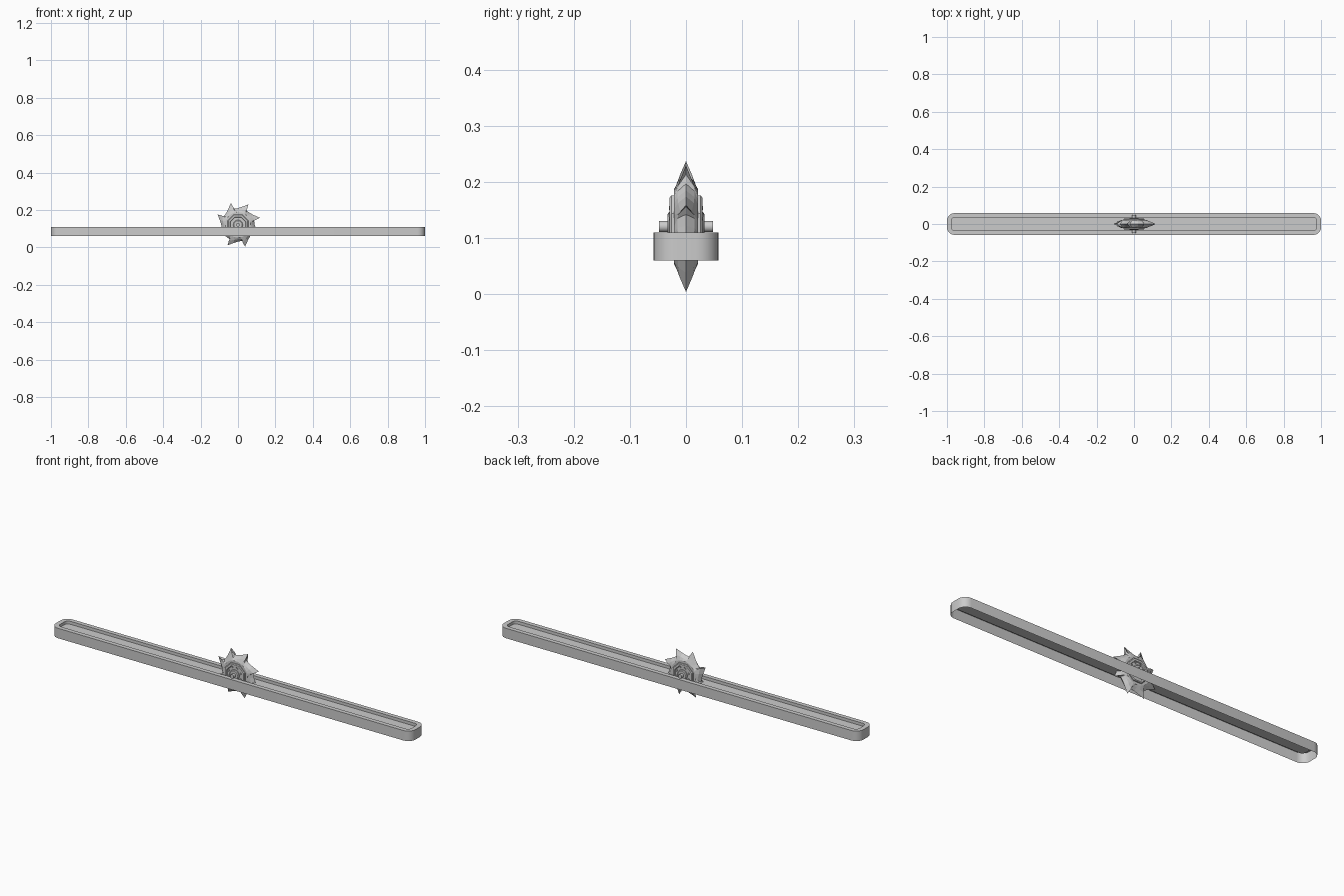
import bpy, bmesh
from math import sin, cos, pi, radians

if "Cube" in bpy.data.objects:
    bpy.data.objects.remove(bpy.data.objects["Cube"])

CZ = 0.1275          # height of the saw axle
TEETH = 8


def finish(bm, name, smooth=False):
    bmesh.ops.recalc_face_normals(bm, faces=bm.faces)
    me = bpy.data.meshes.new(name)
    bm.to_mesh(me)
    bm.free()
    ob = bpy.data.objects.new(name, me)
    bpy.context.collection.objects.link(ob)
    if smooth:
        bpy.context.view_layer.objects.active = ob
        ob.select_set(True)
        bpy.ops.object.shade_smooth_by_angle(angle=radians(35))
        ob.select_set(False)
    return ob


def bridge(bm, a, b):
    n = len(a)
    for i in range(n):
        j = (i + 1) % n
        bm.faces.new((a[i], a[j], b[j], b[i]))


def rounded_loop(bm, hx, hy, r, z, seg=6):
    pts = []
    for k, (sx, sy) in enumerate(((1, 1), (-1, 1), (-1, -1), (1, -1))):
        for s in range(seg + 1):
            a = (k + s / seg) * pi / 2
            pts.append(bm.verts.new((sx * (hx - r) + r * cos(a),
                                     sy * (hy - r) + r * sin(a), z)))
    return pts


# Rail: open-bottomed rounded shell with a sunken channel on top
bm = bmesh.new()
loops = [rounded_loop(bm, *p) for p in (
    (1.0, 0.058, 0.04, 0.067), (1.0, 0.058, 0.04, 0.117),
    (0.977, 0.036, 0.02, 0.117), (0.977, 0.036, 0.02, 0.102))]
for a, b in zip(loops, loops[1:]):
    bridge(bm, a, b)
bm.faces.new(loops[-1])
finish(bm, "rail", True)

# Saw blade: hooked teeth, sharp rim, faceted flanks on both sides
# each tooth step: angle, rim radius, flank radius, flank half thickness
TOOTH = ((0, 0.1225, 0.097, 0.010), (2, 0.102, 0.084, 0.014),
         (-4, 0.089, 0.076, 0.015), (-17, 0.089, 0.077, 0.015),
         (-30, 0.098, 0.084, 0.014))


def polar(bm, r, deg, y):
    a = radians(deg)
    return bm.verts.new((r * cos(a), y, CZ + r * sin(a)))


bm = bmesh.new()
steps = [(108 - 45 * t + (p[0]), 108 - 45 * t + (p[0] if i != 1 else 0), p)
         for t in range(TEETH) for i, p in enumerate(TOOTH)]
rim = [polar(bm, p[1], a, 0) for a, _, p in steps]
for side in (-1, 1):
    flank = [polar(bm, p[2], a - 3, side * p[3]) for _, a, p in steps]
    inner = [polar(bm, 0.068, 108 - 9 * i, side * 0.021)
             for i in range(len(steps))]
    bridge(bm, rim, flank)
    bridge(bm, flank, inner)
    bm.faces.new(inner)
finish(bm, "saw_blade")


def disc(name, profile, sides, x=0, z=CZ, turn=0.0, smooth=False):
    """Stack of (radius, distance from the middle) rings, on both faces."""
    bm = bmesh.new()
    for side in (-1, 1):
        rings = [[bm.verts.new((x + r * cos(2 * pi * i / sides + turn), side * y,
                                z + r * sin(2 * pi * i / sides + turn)))
                  for i in range(sides)] for r, y in profile]
        for a, b in zip(rings, rings[1:]):
            bridge(bm, a, b)
        bm.faces.new(rings[-1])
    return finish(bm, name, smooth)


# Hub plates and axle
disc("hub_plate", ((0.06, 0.018), (0.06, 0.026), (0.056, 0.029),
                   (0.046, 0.029), (0.043, 0.025)), 8, turn=pi / 8)
disc("hub_boss", ((0.026, 0.024), (0.026, 0.030), (0.022, 0.033)), 16, smooth=True)
disc("axle", ((0.010, 0.02), (0.010, 0.048)), 16, smooth=True)

# Bolts around the hub
for i in range(TEETH):
    a = 2 * pi * i / TEETH + pi / 8
    disc("hub_bolt", ((0.004, 0.024), (0.004, 0.030)), 6,
         x=0.036 * cos(a), z=CZ + 0.036 * sin(a))

# Stand the lowest tooth tip on the ground
low = min(v.co.z for v in bpy.data.objects["saw_blade"].data.vertices)
for ob in bpy.data.objects:
    ob.location.z = -low + 0.004
